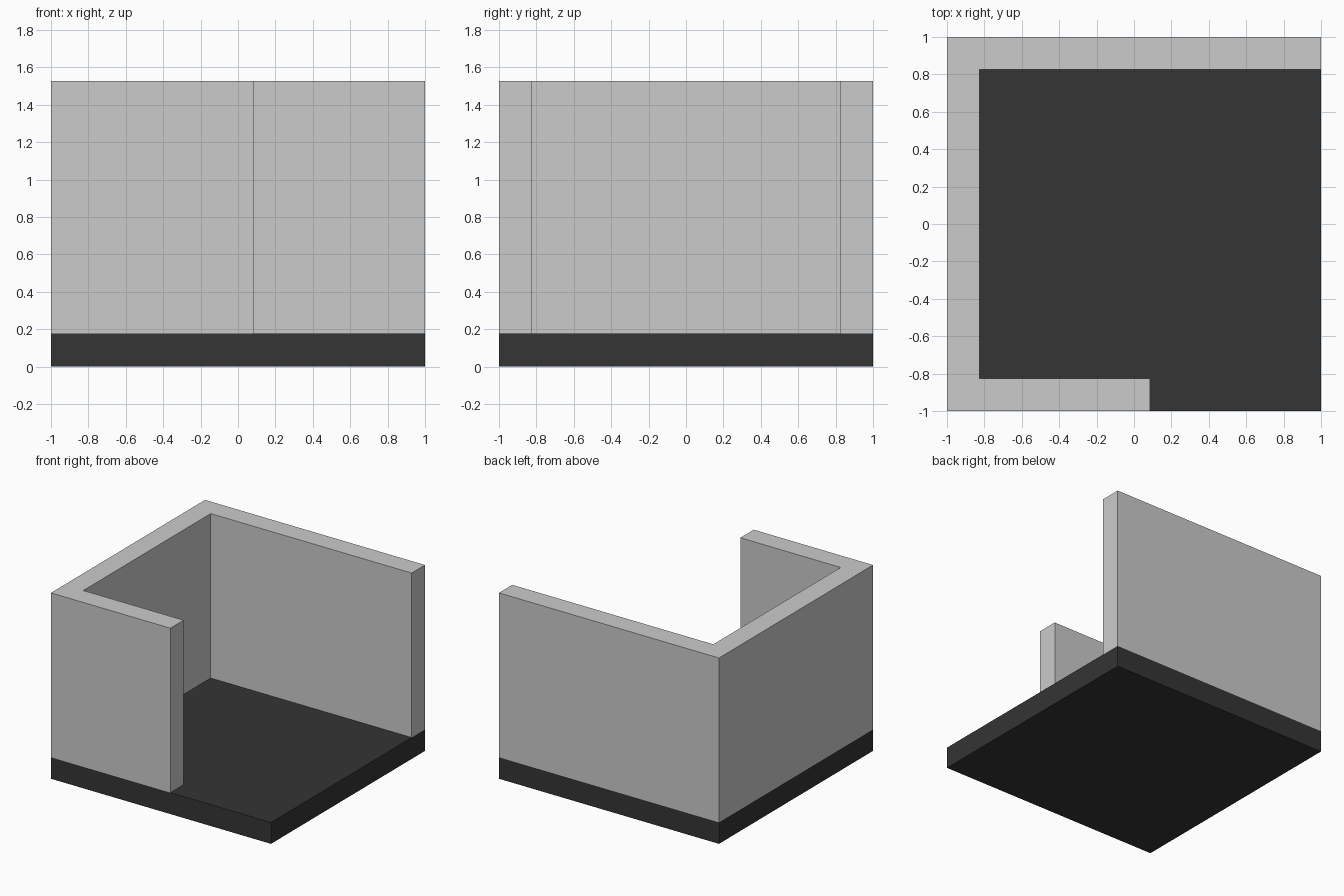
import bpy, bmesh

if "Cube" in bpy.data.objects:
    bpy.data.objects.remove(bpy.data.objects["Cube"])


def extrude_outline(name, outline, z0, z1):
    """Solid prism from a plan outline."""
    bm = bmesh.new()
    face = bm.faces.new([bm.verts.new((x, y, z0)) for x, y in outline])
    top = bmesh.ops.extrude_face_region(bm, geom=[face], use_keep_orig=True)["geom"]
    moved = [v for v in top if isinstance(v, bmesh.types.BMVert)]
    bmesh.ops.translate(bm, verts=moved, vec=(0, 0, z1 - z0))
    bmesh.ops.recalc_face_normals(bm, faces=bm.faces)
    mesh = bpy.data.meshes.new(name)
    bm.to_mesh(mesh)
    bm.free()
    obj = bpy.data.objects.new(name, mesh)
    bpy.context.collection.objects.link(obj)
    return obj


FLOOR_TOP = 0.176
WALL_TOP = 1.527
INNER = 0.827       # inner face of the walls
FRONT_END = 0.085   # where the short front wall stops

# Dark square floor slab
floor = extrude_outline("floor", [(-1, -1), (1, -1), (1, 1), (-1, 1)], 0, FLOOR_TOP)
dark = bpy.data.materials.new("dark_floor")
dark.diffuse_color = (0.035, 0.035, 0.035, 1)
dark.use_nodes = True
dark.node_tree.nodes["Principled BSDF"].inputs["Base Color"].default_value = dark.diffuse_color
floor.data.materials.append(dark)

# One continuous wall: short front, full left, full back, open right
extrude_outline("walls", [
    (FRONT_END, -1), (FRONT_END, -INNER), (-INNER, -INNER), (-INNER, INNER),
    (1, INNER), (1, 1), (-1, 1), (-1, -1)], FLOOR_TOP, WALL_TOP)
